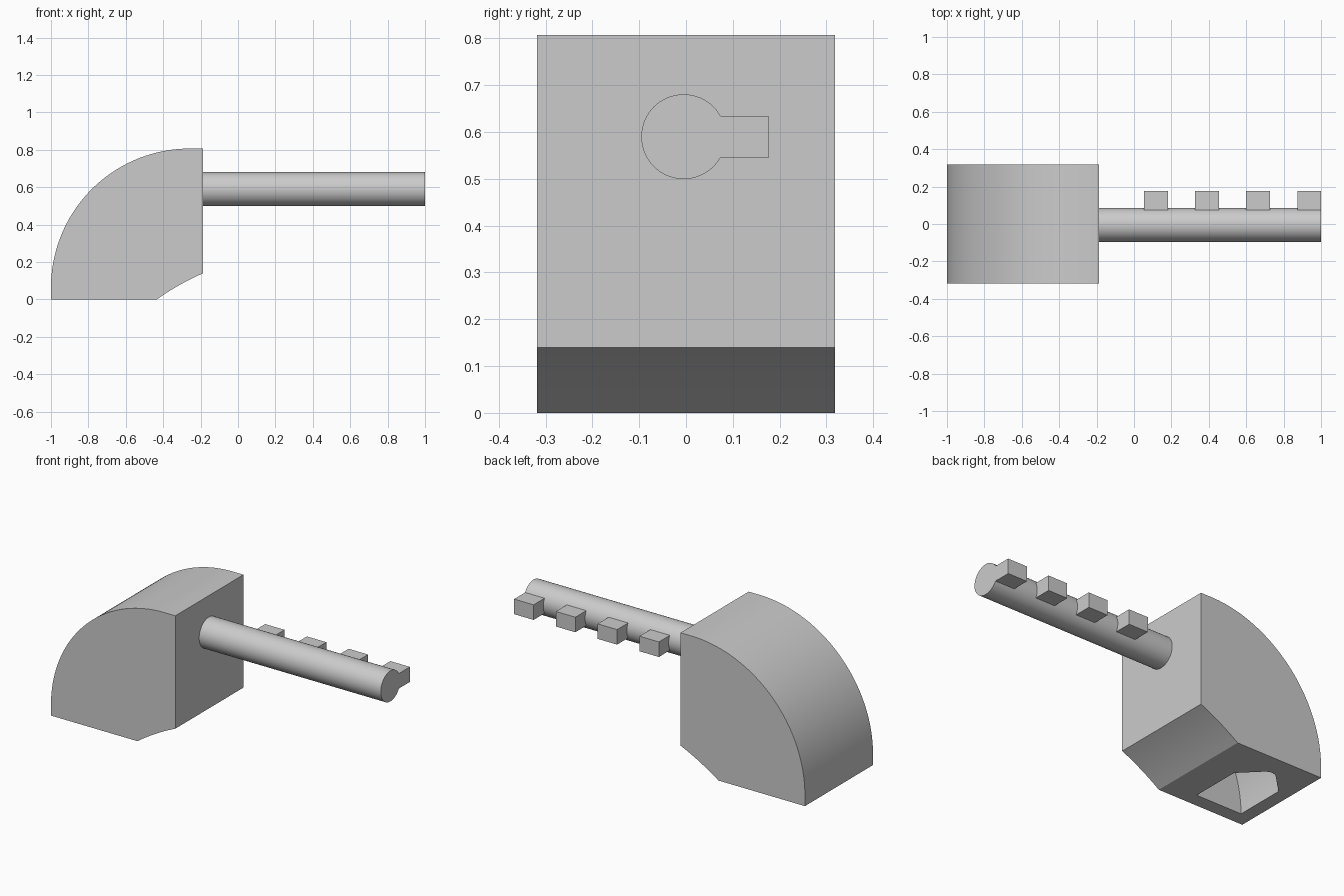
import bpy, bmesh, math
from mathutils import Vector

cube = bpy.data.objects.get("Cube")
if cube:
    bpy.data.objects.remove(cube, do_unlink=True)

grey = bpy.data.materials.new("plain grey")
grey.use_nodes = True
grey.diffuse_color = (0.6, 0.6, 0.6, 1)
grey.node_tree.nodes["Principled BSDF"].inputs["Base Color"].default_value = grey.diffuse_color

FACE_X = -0.187                       # flat face of the head
ARC_X, ARC_Z, ARC_R = -0.257, 0.064, 0.743   # rounded corner of the head
ROD_Y, ROD_Z, ROD_R = -0.005, 0.59, 0.0905


def loft(name, rings):
    """Closed solid through a list of matching rings."""
    bm = bmesh.new()
    loops = [[bm.verts.new(p) for p in ring] for ring in rings]
    n = len(loops[0])
    for a, b in zip(loops, loops[1:]):
        for i in range(n):
            j = (i + 1) % n
            bm.faces.new((a[i], a[j], b[j], b[i]))
    bm.faces.new(loops[0])
    bm.faces.new(loops[-1])
    bmesh.ops.recalc_face_normals(bm, faces=bm.faces)
    mesh = bpy.data.meshes.new(name)
    bm.to_mesh(mesh)
    bm.free()
    obj = bpy.data.objects.new(name, mesh)
    bpy.context.collection.objects.link(obj)
    mesh.materials.append(grey)
    return obj


def smooth(obj):
    bpy.ops.object.select_all(action='DESELECT')
    obj.select_set(True)
    bpy.context.view_layer.objects.active = obj
    bpy.ops.object.shade_smooth_by_angle(angle=math.radians(30))


# Head: block with one large rounded corner and a slightly curved undercut
profile = [(-1.0, 0.0)]
for i in range(49):
    t = math.pi / 2 * i / 48
    profile.append((ARC_X - ARC_R * math.cos(t), ARC_Z + ARC_R * math.sin(t)))
profile.append((FACE_X, ARC_Z + ARC_R))
low, high = Vector((-0.435, 0)), Vector((FACE_X, 0.14))
along = high - low
bulge = Vector((-along.y, along.x)).normalized() * 0.007
for i in range(9):
    s = 1 - i / 8
    p = low + along * s + bulge * 4 * s * (1 - s)
    profile.append((p.x, p.y))
head = loft("head", [[(x, y, z) for x, z in profile] for y in (-0.318, 0.318)])

# Channel with a gabled, round-tipped section, swept round a curve from the bottom
MID, HALF, EAVES, TIP_R = 0.585, 0.15, 0.067, 0.055
tip_y = EAVES + HALF - TIP_R * math.sqrt(2)
section = [(MID + HALF, EAVES), (MID + HALF, -0.235), (MID - HALF, -0.235), (MID - HALF, EAVES)]
for i in range(9):
    t = math.radians(135 - 90 * i / 8)
    section.append((MID + TIP_R * math.cos(t), tip_y + TIP_R * math.sin(t)))
rings = []
for i in range(45):
    t = math.radians(-2 + 2 * i)
    rings.append([(FACE_X - r * math.cos(t), y, r * math.sin(t)) for r, y in section])
cutter = loft("channel_cutter", rings)
cutter.hide_render = True

cut = head.modifiers.new("channel", 'BOOLEAN')
cut.operation = 'DIFFERENCE'
cut.solver = 'EXACT'
cut.object = cutter
bpy.context.view_layer.objects.active = head
bpy.ops.object.modifier_apply(modifier=cut.name)
bpy.data.objects.remove(cutter, do_unlink=True)
smooth(head)

# Rod
circle = [(ROD_Y + ROD_R * math.cos(math.tau * i / 64), ROD_Z + ROD_R * math.sin(math.tau * i / 64))
          for i in range(64)]
rod = loft("rod", [[(x, y, z) for y, z in circle] for x in (FACE_X, 1.0)])
smooth(rod)

# Four teeth along the back of the rod
tooth = [(0.06, 0.545), (0.176, 0.545), (0.176, 0.634), (0.06, 0.634)]
for i in range(4):
    end = 1.0 - 0.273 * i
    loft(f"tooth_{i + 1}", [[(x, y, z) for y, z in tooth] for x in (end - 0.127, end)])
